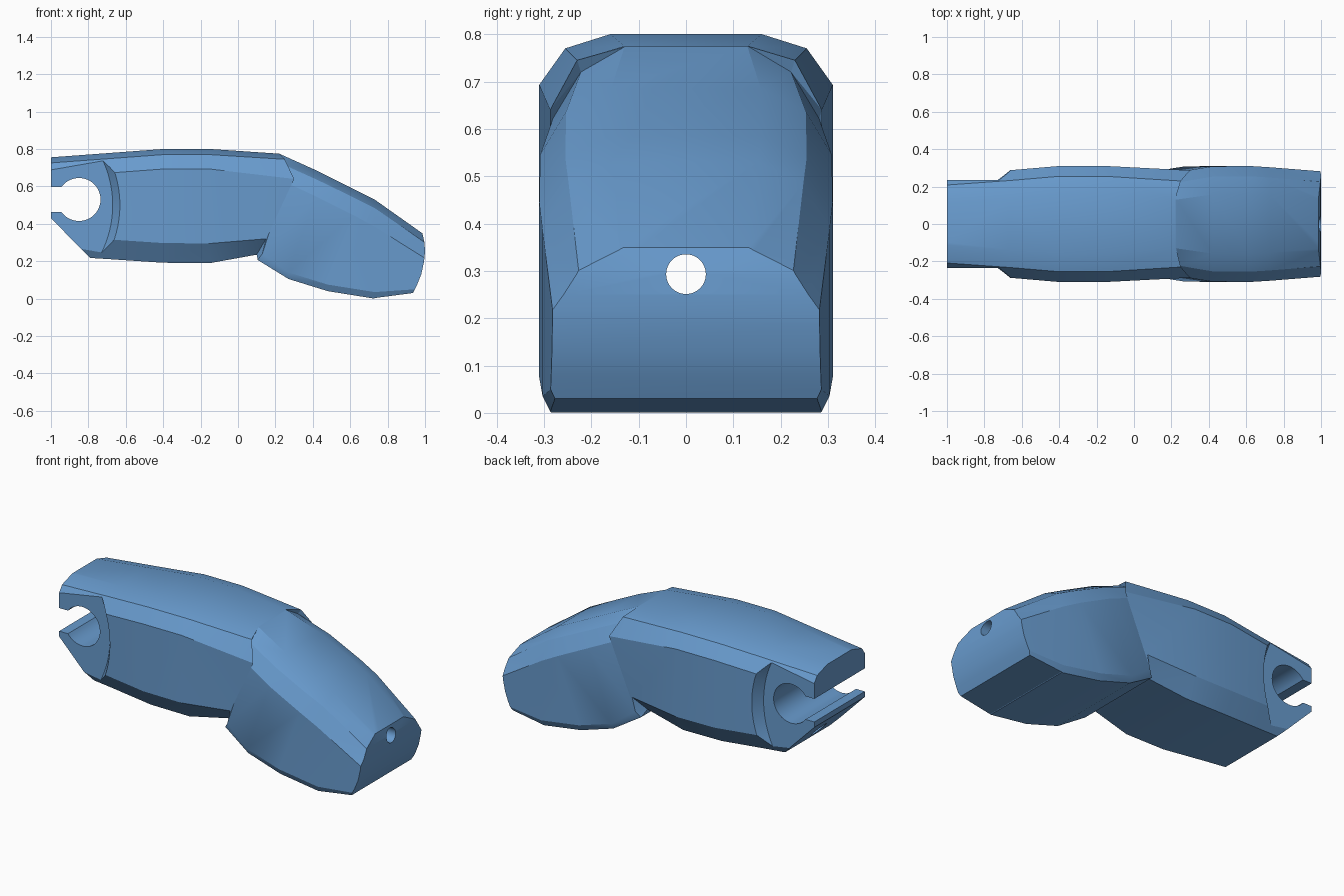
import bpy, bmesh, math
from mathutils import Matrix

if "Cube" in bpy.data.objects:
    bpy.data.objects.remove(bpy.data.objects["Cube"])

blue = bpy.data.materials.new("arm blue")
blue.diffuse_color = (0.14, 0.33, 0.62, 1)
blue.use_nodes = True
blue.node_tree.nodes["Principled BSDF"].inputs["Base Color"].default_value = blue.diffuse_color


def make_object(name, bm):
    bmesh.ops.recalc_face_normals(bm, faces=bm.faces)
    mesh = bpy.data.meshes.new(name)
    bm.to_mesh(mesh)
    bm.free()
    mesh.materials.append(blue)
    obj = bpy.data.objects.new(name, mesh)
    bpy.context.collection.objects.link(obj)
    return obj


def loft(name, rings):
    """Skin half sections of (x, y, z), mirrored across y."""
    bm = bmesh.new()
    loops = []
    for half in rings:
        pts = half + [(x, -y, z) for x, y, z in reversed(half)]
        loops.append([bm.verts.new(p) for p in pts])
    n = len(loops[0])
    for a, b in zip(loops, loops[1:]):
        for i in range(n):
            j = (i + 1) % n
            bm.faces.new((a[i], a[j], b[j], b[i]))
    bm.faces.new(loops[0])
    bm.faces.new(loops[-1])
    bmesh.ops.remove_doubles(bm, verts=bm.verts, dist=0.0005)
    bmesh.ops.triangulate(bm, faces=[f for f in bm.faces if len(f.verts) == 4])
    return make_object(name, bm)


def extrude_outline(name, pts, half_width):
    """Prism along y from an x-z outline."""
    bm = bmesh.new()
    face = bm.faces.new([bm.verts.new((x, -half_width, z)) for x, z in pts])
    out = bmesh.ops.extrude_face_region(bm, geom=[face])
    moved = [v for v in out["geom"] if isinstance(v, bmesh.types.BMVert)]
    bmesh.ops.translate(bm, verts=moved, vec=(0, 2 * half_width, 0))
    return make_object(name, bm)


def cone(name, r1, r2, depth, matrix, segments=64):
    bm = bmesh.new()
    bmesh.ops.create_cone(bm, cap_ends=True, segments=segments, radius1=r1,
                          radius2=r2, depth=depth, matrix=matrix)
    return make_object(name, bm)


def cut(target, tool, operation):
    mod = target.modifiers.new("cut", 'BOOLEAN')
    mod.operation, mod.object, mod.solver = operation, tool, 'EXACT'
    bpy.context.view_layer.objects.active = target
    bpy.ops.object.modifier_apply(modifier=mod.name)
    bpy.data.objects.remove(tool)


# Section points: top, shoulder, upper side, lower side, bottom
def upper_ring(x, top, bottom, width):
    return [(x, width - 0.15, top), (x, width - 0.055, top - 0.03),
            (x, width, top - 0.107), (x, width, bottom + 0.105),
            (x, width - 0.07, bottom)]


def fore_ring(top, shoulder, side, low, width):
    (lx, lz), (sx, sz) = low, side
    return [(top[0], width - 0.15, top[1]), (shoulder[0], width - 0.055, shoulder[1]),
            (sx, width, sz), (lx, width, lz + 0.035), (lx, width - 0.018, lz)]


rings = [
    upper_ring(-1.02, 0.754, 0.232, 0.262),
    upper_ring(-0.67, 0.78, 0.21, 0.287),
    upper_ring(-0.40, 0.80, 0.192, 0.31),
    upper_ring(-0.15, 0.80, 0.19, 0.31),
    # elbow: end of the upper arm, then the slightly smaller forearm
    [(0.22, 0.13, 0.775), (0.25, 0.23, 0.745), (0.30, 0.287, 0.64),
     (0.15, 0.287, 0.32), (0.10, 0.215, 0.235)],
    [(0.225, 0.13, 0.773), (0.235, 0.222, 0.72), (0.255, 0.281, 0.622),
     (0.13, 0.285, 0.24), (0.105, 0.268, 0.207)],
    fore_ring((0.42, 0.685), (0.42, 0.637), (0.42, 0.545), (0.27, 0.105), 0.308),
    fore_ring((0.62, 0.585), (0.62, 0.54), (0.62, 0.445), (0.48, 0.04), 0.31),
    fore_ring((0.73, 0.53), (0.73, 0.485), (0.73, 0.385), (0.73, 0.0), 0.303),
    fore_ring((1.02, 0.325), (1.02, 0.285), (1.02, 0.203), (1.02, 0.02), 0.28),
]
arm = loft("bent_arm", rings)

# Side outline: rounded wrist end, slanted heel and keyhole socket
cx, cz, r = -0.85, 0.53, 0.115
a0 = math.asin(0.068 / r)
keyhole = [(cx - r * math.cos(a0 + t), cz - r * math.sin(a0 + t))
           for t in [i / 40 * (2 * math.pi - 2 * a0) for i in range(41)]]
outline = [(-1, 0.43), (-1, cz - 0.068)] + keyhole + [
    (-1, cz + 0.068), (-1, 0.9), (0.985, 0.9), (0.985, 0.352), (0.997, 0.30),
    (1.0, 0.25), (0.995, 0.20), (0.98, 0.13), (0.96, 0.08), (0.935, 0.03),
    (0.73, 0.003), (0.6, -0.1), (-0.48, -0.1)]
cut(arm, extrude_outline("side_outline", outline, 0.5), 'INTERSECT')

# Narrowed socket cheeks with a curved bevelled step
for side in (-1, 1):
    m = (Matrix.Translation((-1.24, side * 0.3175, 0.5))
         @ Matrix.Rotation(-side * math.pi / 2, 4, 'X'))
    cut(arm, cone("cheek_cutter", 0.57, 0.685, 0.165, m, 128), 'DIFFERENCE')

# Long pin hole
m = Matrix.Translation((0, 0, 0.293)) @ Matrix.Rotation(math.pi / 2, 4, 'Y')
cut(arm, cone("pin_cutter", 0.042, 0.042, 2.4, m, 32), 'DIFFERENCE')

bpy.ops.object.select_all(action='DESELECT')
arm.select_set(True)
bpy.context.view_layer.objects.active = arm
bpy.ops.object.shade_smooth_by_angle(angle=math.radians(25))
